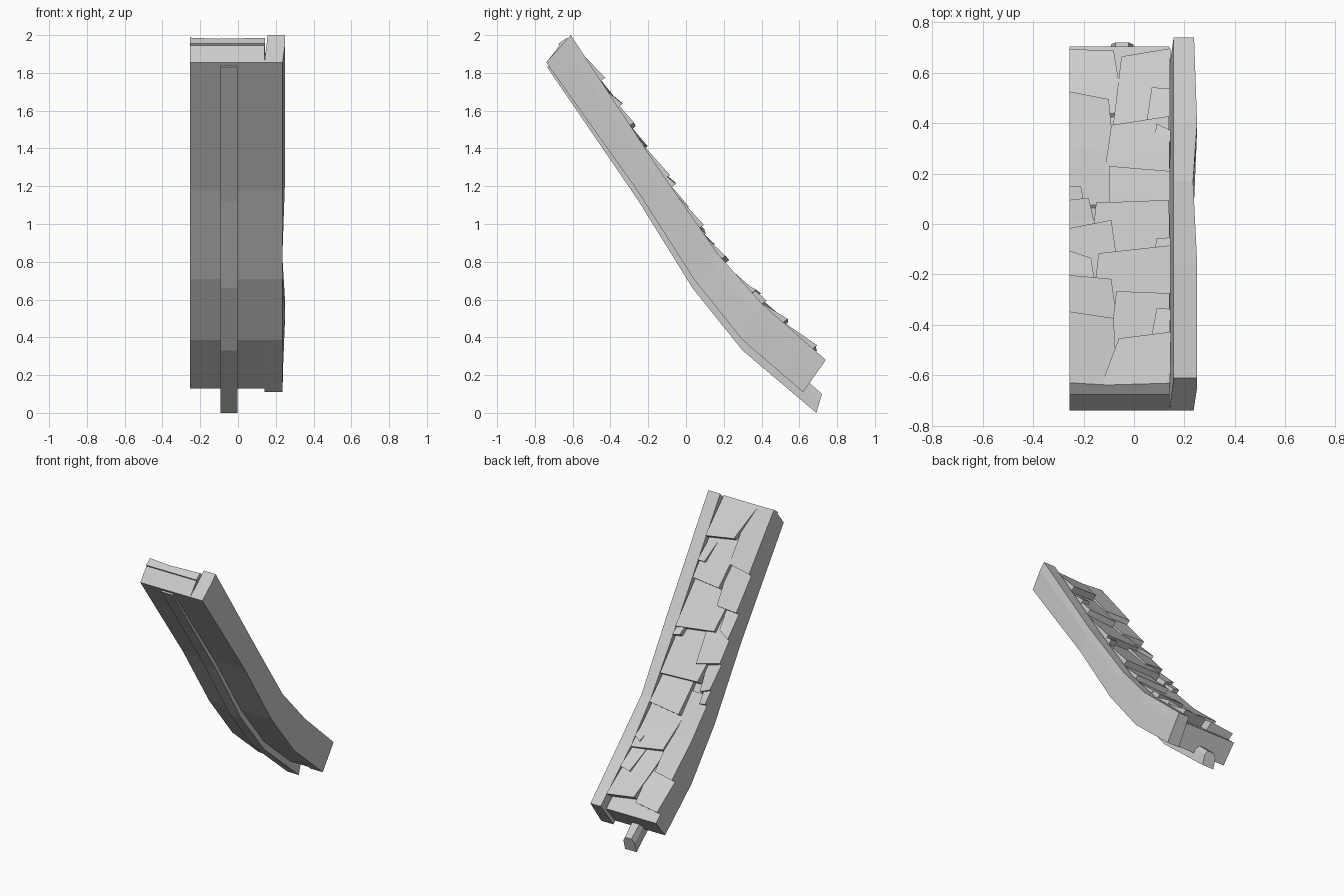
import bpy, bmesh, random
from mathutils import Vector

random.seed(4)
if "Cube" in bpy.data.objects:
    bpy.data.objects.remove(bpy.data.objects["Cube"])

stone = bpy.data.materials.new("stone_grey")
stone.use_nodes = True
GREY = (0.6, 0.6, 0.6, 1)
stone.diffuse_color = GREY
stone.node_tree.nodes["Principled BSDF"].inputs["Base Color"].default_value = GREY

# Side profiles as (y, z), from the high front end to the low back end
UNDER = [(-.74, 1.855), (-.26, 1.18), (.04, .71), (.3, .385), (.62, .11)]
TOP = [(-.61, 2.0), (-.15, 1.3), (.17, .84), (.4, .58), (.74, .28)]
RIB = [(-.735, 1.83), (-.25, 1.12), (.035, .66), (.3, .33), (.69, 0)]
NORMAL = Vector((0, .82, .57))


def loft(name, rings):
    """Skin a row of equal-sized rings and cap both ends."""
    bm = bmesh.new()
    rows = [[bm.verts.new(p) for p in ring] for ring in rings]
    n = len(rows[0])
    for a, b in zip(rows, rows[1:]):
        for i in range(n):
            j = (i + 1) % n
            bm.faces.new((a[i], a[j], b[j], b[i]))
    bm.faces.new(rows[0])
    bm.faces.new(rows[-1])
    bmesh.ops.recalc_face_normals(bm, faces=bm.faces)
    mesh = bpy.data.meshes.new(name)
    bm.to_mesh(mesh)
    bm.free()
    mesh.materials.append(stone)
    obj = bpy.data.objects.new(name, mesh)
    bpy.context.collection.objects.link(obj)
    return obj


def on_top(x, y, lift):
    """Point on the upper profile, raised along the slope normal."""
    for (ya, za), (yb, zb) in zip(TOP, TOP[1:]):
        if y <= yb or yb == TOP[-1][0]:
            z = za + (zb - za) * (y - ya) / (yb - ya)
            return Vector((x, y, z)) + NORMAL * lift


# Deck under the tiles
deck_under = UNDER[:-1] + [(.6, .13)]
deck = []
for (yu, zu), (yt, zt) in zip(deck_under, TOP):
    low = [Vector((x, yu, zu)) for x in (-.255, .14)]
    high = [Vector((x, yt, zt)) - NORMAL * .045 for x in (.14, -.255)]
    deck.append(low + high)
loft("deck", deck)

# Edge beam in two lengths, pinched where they meet and at the low end
pinch = [0, 0, .016, 0, .012]
beam = []
for (yu, zu), (yt, zt), p in zip(UNDER, TOP, pinch):
    low, high = Vector((0, yu, zu)), Vector((0, yt, zt))
    mid = low.lerp(high, .7)
    ring = [(.14, low), (.236, low), (.25 - p, mid), (.25 - p, high), (.157, high)]
    beam.append([Vector((x, q.y, q.z)) for x, q in ring])
loft("edge_beam_upper", beam[:3])
loft("edge_beam_lower", beam[2:])

# Centre rib below the deck, with a chamfered tail
rib = []
for k, (y, z) in enumerate(RIB):
    dy, dz = (.03, .1) if k == 4 else (.08, .07)
    inset = .02 if k == 4 else 0
    rib.append([Vector(p) for p in (
        (-.092, y, z), (-.002, y, z), (-.002, y + dy * .7, z + dz * .7),
        (-.002 - inset, y + dy, z + dz), (-.092 + inset, y + dy, z + dz),
        (-.092, y + dy * .7, z + dz * .7))])
loft("centre_rib", rib)

# Roof tiles: (start y, end y, inner edge at start, inner edge at end)
LEFT = [(-.61, -.37, -.07, -.08), (-.4, -.22, -.06, -.09), (-.24, -.13, -.15, -.17),
        (-.24, -.01, -.05, -.09), (-.04, .09, -.14, -.18), (.02, .14, -.18, -.21),
        (.1, .5, -.06, -.1), (.46, .68, -.04, -.08)]
RIGHT = [(-.61, -.46, -.13, -.06), (-.5, -.29, -.1, -.07), (-.33, -.12, -.17, -.14),
         (-.16, .07, -.18, -.15), (.02, .2, -.1, -.1), (.14, .39, -.13, -.09),
         (.3, .52, .03, .07), (.36, .66, -.09, -.05)]


def tile(name, y0, y1, start, end, lift):
    """Wedge tile that rises toward its low edge; start/end are x ranges."""
    rings = []
    skew = random.uniform(-.015, .015)
    tilt = random.uniform(-.008, .008)
    for t in (0, .5, 1):
        xa, xb = (start[i] + (end[i] - start[i]) * t for i in (0, 1))
        y = y0 + (y1 - y0) * t
        up = -.03 + (.03 + lift) * t
        rings.append([on_top(xa, y - skew * t, -.08), on_top(xb, y + skew * t, -.08),
                      on_top(xb, y + skew * t, up + tilt), on_top(xa, y - skew * t, up - tilt)])
    return loft(name, rings)


for n, (y0, y1, a, b) in enumerate(LEFT):
    tile(f"side_tile_{n}", y0, y1, (-.255, a), (-.255, b), .012)
for n, (y0, y1, a, b) in enumerate(RIGHT):
    tile(f"inner_tile_{n}", y0, y1, (a, .143), (b, random.uniform(.138, .148)), .024)

# Small broken tiles wedged against the beam
for n, (y0, y1) in enumerate([(-.47, -.36), (-.2, -.08), (.25, .36)]):
    tile(f"broken_tile_{n}", y0, y1, (.06, .14), (.09, .145), .03)
